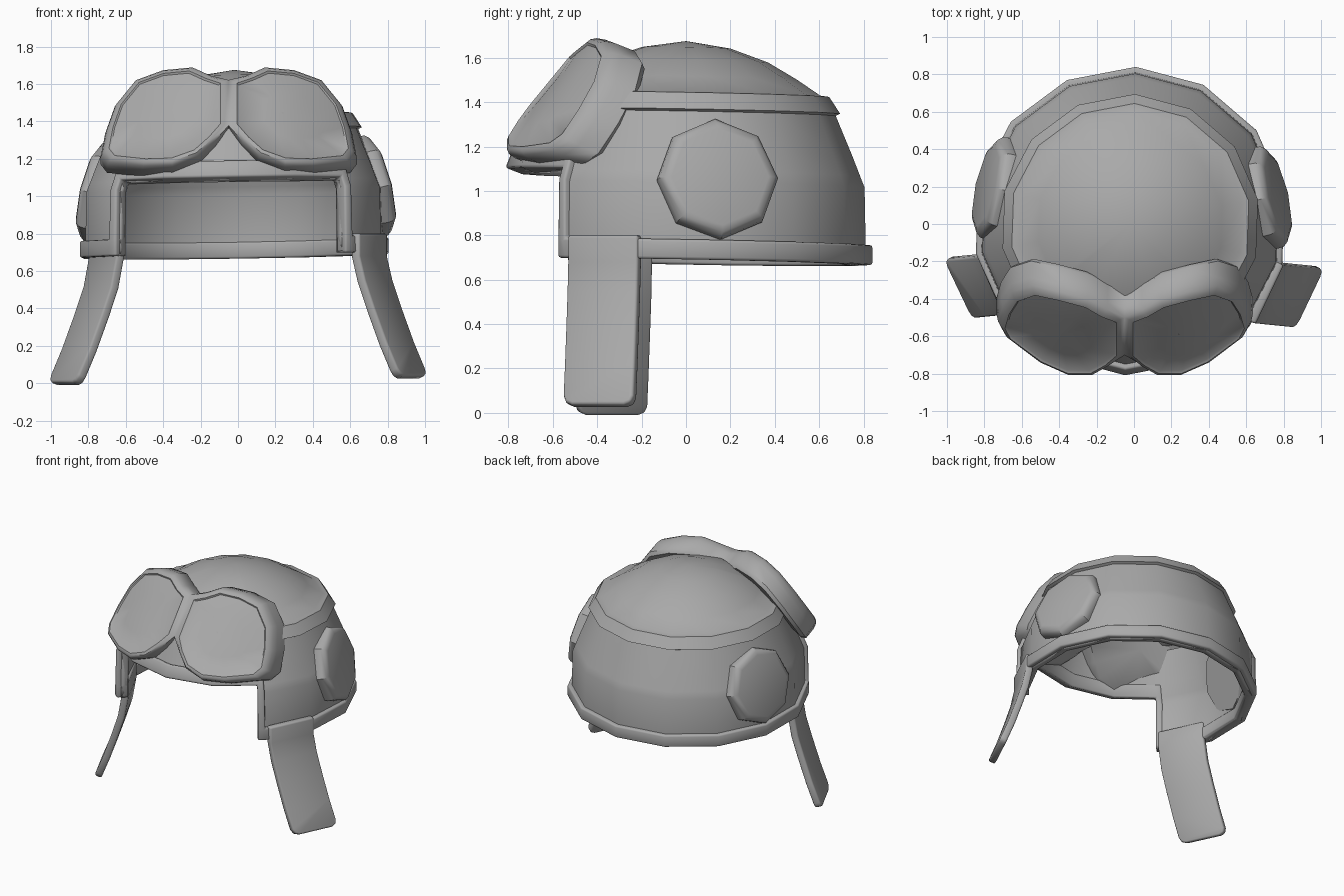
import bpy, bmesh, math
from mathutils import Vector

if "Cube" in bpy.data.objects:
    bpy.data.objects.remove(bpy.data.objects["Cube"])

grey = bpy.data.materials.new("plain grey")
grey.diffuse_color = (0.4, 0.4, 0.4, 1)
grey.use_nodes = True
grey.node_tree.nodes["Principled BSDF"].inputs["Base Color"].default_value = grey.diffuse_color


def finish(name, bm, solid=None, offset=-1, bevel=0, angle=40, even=True):
    """Turn a bmesh into a smooth-shaded object with optional thickness and bevel."""
    me = bpy.data.meshes.new(name)
    bm.to_mesh(me)
    bm.free()
    ob = bpy.data.objects.new(name, me)
    bpy.context.collection.objects.link(ob)
    me.materials.append(grey)
    if solid:
        m = ob.modifiers.new("thickness", 'SOLIDIFY')
        m.thickness, m.offset, m.use_even_offset = solid, offset, even
    if bevel:
        m = ob.modifiers.new("soft_edges", 'BEVEL')
        m.width, m.segments, m.limit_method = bevel, 2, 'ANGLE'
        m.angle_limit = math.radians(42)
    bpy.context.view_layer.objects.active = ob
    ob.select_set(True)
    bpy.ops.object.shade_smooth_by_angle(angle=math.radians(angle))
    ob.select_set(False)
    return ob


# Helmet grid: 14 sides, with narrow extra columns beside the face opening
N = 14
STEP = 2 * math.pi / N
COLS = [0, 1, 2, 3, 4, 5, 5.13, 6, 7, 8, 8.87, 9, 10, 11, 12, 13]
PROFILE = [(.81, .68), (.81, .77), (.805, 1.03), (.785, 1.08), (.75, 1.17),
           (.675, 1.35), (.695, 1.36), (.645, 1.435), (.605, 1.44), (.5, 1.51),
           (.37, 1.585), (.2, 1.645)]
TOP = 1.675


def grid_point(col, row):
    r, z = PROFILE[row]
    r *= math.cos(STEP / 2) / math.cos((col % 1 - .5) * STEP)
    a = col * STEP + .035
    x, y = r * math.sin(a), r * math.cos(a)
    return Vector((x - .02, y, z + .015 * x - .018 * y))


def grid_mesh(keep, top=False):
    bm = bmesh.new()
    cache = {}

    def vert(c, r):
        if (c, r) not in cache:
            cache[c, r] = bm.verts.new(grid_point(c, r))
        return cache[c, r]

    apex = bm.verts.new((-.02, 0, TOP)) if top else None
    for i, c in enumerate(COLS):
        d = COLS[(i + 1) % len(COLS)]
        mid = (c + (d or N)) / 2
        for r in range(len(PROFILE) - 1):
            if keep(mid, r):
                bm.faces.new((vert(c, r), vert(c, r + 1), vert(d, r + 1), vert(d, r)))
        if top:
            last = len(PROFILE) - 1
            bm.faces.new((vert(c, last), apex, vert(d, last)))
    return bm


def in_opening(mid):
    return 5.13 < mid < 8.87


def rim_cell(mid, r):
    if in_opening(mid):
        return r == 3
    if 5 < mid < 9:
        return r < 4
    return r == 0


# Shell with face opening, and the raised trim along its whole edge
finish("helmet_shell", grid_mesh(lambda m, r: r >= 3 or not in_opening(m), True),
       solid=.05, even=False, angle=32)
finish("edge_trim", grid_mesh(rim_cell), solid=.085, offset=-.3, bevel=.012)


# Chin straps: curved sheets with rounded lower corners
def strap(name, side, dy, dz):
    bm = bmesh.new()
    path = [(0, .8), (0, .68), (.03, .55), (.08, .4), (.145, .22), (.22, .04)]
    rows = []
    for out, z in path:
        rows.append([bm.verts.new((side * (x + out), y + dy - out * .1, z + (dz if z < .6 else 0)))
                     for x, y in ((.65, -.535), (.80, -.22))])
    for a, b in zip(rows, rows[1:]):
        quad = (a[0], b[0], b[1], a[1])
        bm.faces.new(quad if side > 0 else quad[::-1])
    bmesh.ops.bevel(bm, geom=rows[-1], offset=.045, segments=2, profile=.5, affect='VERTICES')
    finish(name, bm, solid=.05, bevel=.012)


strap("right_strap", 1, 0, 0)
strap("left_strap", -1, .05, -.035)


# Eight-sided ear pads, leaning with the shell wall
def ear_pad(name, centre, normal):
    bm = bmesh.new()
    n = Vector(normal).normalized()
    up = (Vector((0, 0, 1)) - n * n.z).normalized()
    across = n.cross(up)
    rings = []
    for radius, h in ((.27, -.06), (.278, .0), (.275, .03), (.255, .055), (.225, .065)):
        rings.append([bm.verts.new(Vector(centre) + n * h + radius *
                      (up * math.cos(k * math.pi / 4) + across * math.sin(k * math.pi / 4)))
                      for k in range(8)])
    for a, b in zip(rings, rings[1:]):
        for k in range(8):
            j = (k + 1) % 8
            bm.faces.new((a[k], a[j], b[j], b[k]))
    bm.faces.new(rings[0][::-1])
    bm.faces.new(rings[-1])
    bmesh.ops.recalc_face_normals(bm, faces=bm.faces)
    finish(name, bm, angle=35)


ear_pad("right_ear_pad", (.71, .14, 1.05), (1, .23, .25))
ear_pad("left_ear_pad", (-.733, .19, 1.02), (-1, .23, .25))

# Goggles: one half outline (bridge to temple and back), mirrored
HALF = [(0, 1.63), (.09, 1.66), (.19, 1.705), (.35, 1.69), (.5, 1.635), (.61, 1.5),
        (.66, 1.36), (.685, 1.23), (.65, 1.185), (.46, 1.165), (.3, 1.17),
        (.16, 1.22), (.07, 1.3), (0, 1.38)]
GX = -.05


def front_y(x, z):
    return -.81 + .82 * (z - 1.26) + .62 * x * x


def goggles():
    bm = bmesh.new()
    cx, cz = .34, 1.43
    # (inset scale, depth behind the front surface); first four rings join at the bridge
    steps = [(.93, .18), (1, .15), (1, .06), (.975, .025),
             (.93, .006), (.87, 0), (.84, .01), (.45, .004)]
    for side in (1, -1):
        rings = []
        for i, (s, d) in enumerate(steps):
            ring = []
            for x, z in HALF:
                px, pz = cx + (x - cx) * s, cz + (z - cz) * s
                depth = d
                if x == 0 and i < 4:
                    px = 0
                    if i == 3:
                        depth = .01
                ring.append(bm.verts.new((GX + side * px, front_y(px, pz) + depth,
                                          pz - .4 * depth)))
            rings.append(ring)
        n = len(HALF)
        for i, (a, b) in enumerate(zip(rings, rings[1:])):
            for k in range(n):
                j = (k + 1) % n
                if k == n - 1 and i < 3:
                    continue  # open where the halves join at the bridge
                quad = (a[k], a[j], b[j], b[k])
                bm.faces.new(quad if side > 0 else quad[::-1])
        for ring, flip in ((rings[-1], 1), (rings[0], -1)):
            hub = bm.verts.new(sum((v.co for v in ring), Vector()) / n)
            for k in range(n):
                tri = (ring[k], ring[(k + 1) % n], hub)
                bm.faces.new(tri if side * flip > 0 else tri[::-1])
    bmesh.ops.remove_doubles(bm, verts=bm.verts, dist=.0005)
    bmesh.ops.recalc_face_normals(bm, faces=bm.faces)
    finish("goggles", bm, angle=45)


goggles()
